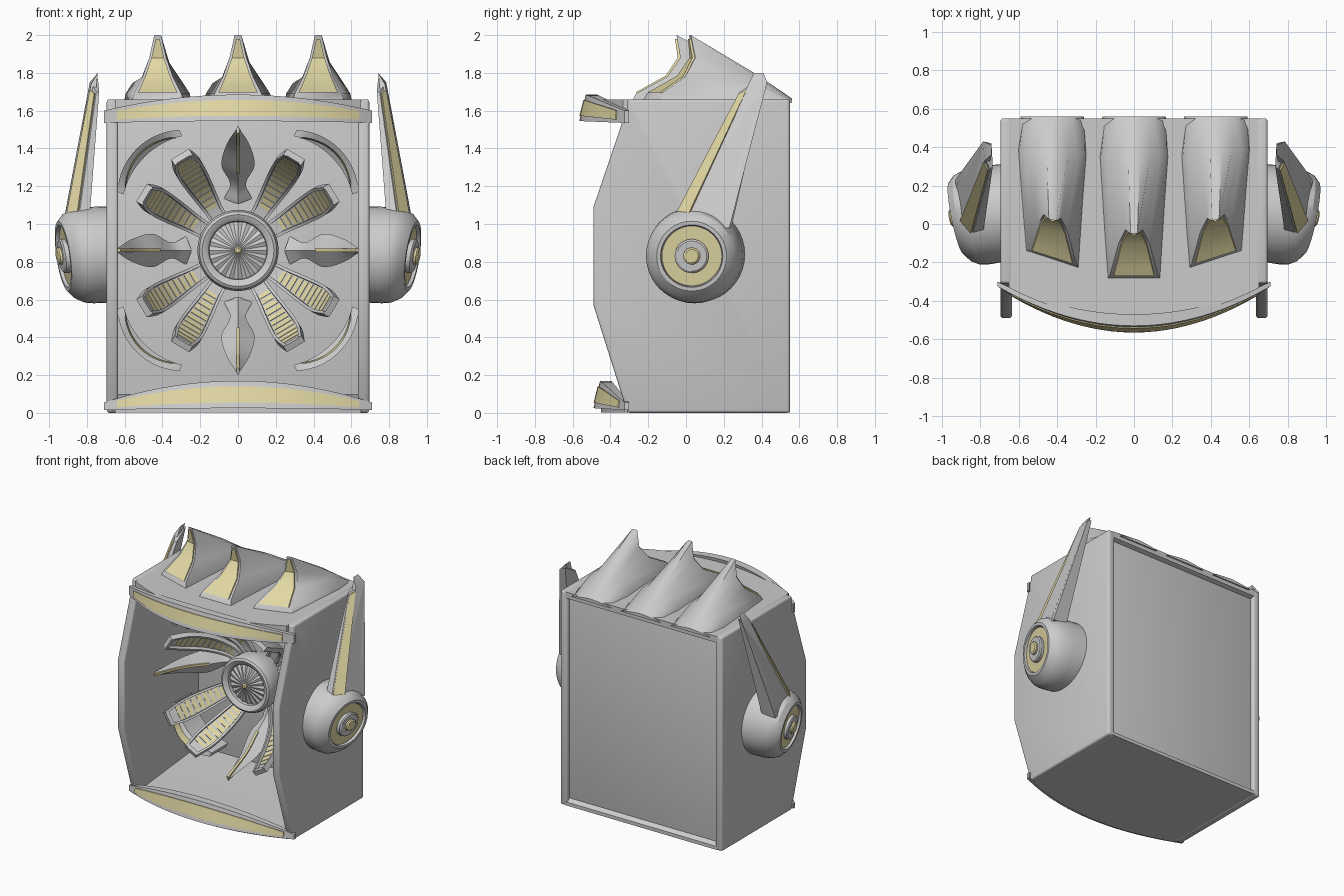
import bpy, bmesh
from math import sin, cos, pi, radians
from mathutils import Vector

if "Cube" in bpy.data.objects:
    bpy.data.objects.remove(bpy.data.objects["Cube"])

yellow = bpy.data.materials.new("pale_yellow")
yellow.diffuse_color = (0.76, 0.69, 0.37, 1)
yellow.use_nodes = True
yellow.node_tree.nodes["Principled BSDF"].inputs["Base Color"].default_value = yellow.diffuse_color
HUB_Z = 0.86


def mesh(name, verts, faces, mat=None, bevel=0, sharp=30):
    bm = bmesh.new()
    vs = [bm.verts.new(v) for v in verts]
    for f in faces:
        bm.faces.new([vs[i] for i in f])
    bmesh.ops.recalc_face_normals(bm, faces=bm.faces)
    if bevel:
        es = [e for e in bm.edges if len(e.link_faces) == 2 and e.calc_face_angle() > 0.6]
        bmesh.ops.bevel(bm, geom=es, offset=bevel, segments=3, profile=0.5, affect='EDGES')
    me = bpy.data.meshes.new(name)
    bm.to_mesh(me)
    bm.free()
    me.polygons.foreach_set("use_smooth", [True] * len(me.polygons))
    me.set_sharp_from_angle(angle=radians(sharp))
    ob = bpy.data.objects.new(name, me)
    bpy.context.collection.objects.link(ob)
    if mat:
        me.materials.append(mat)
    return ob


def loft(name, secs, mat=None, bevel=0, sharp=30):
    """Closed solid through equal-length cross-sections."""
    n, m = len(secs[0]), len(secs)
    faces = [(k*n+i, k*n+(i+1) % n, (k+1)*n+(i+1) % n, (k+1)*n+i)
             for k in range(m-1) for i in range(n)]
    for o in (0, (m-1)*n):
        if n % 2:
            faces.append([o+i for i in range(n)])
        else:
            faces += [(o+i, o+i+1, o+n-2-i, o+n-1-i) for i in range(n//2-1)]
    return mesh(name, [p for s in secs for p in s], faces, mat, bevel, sharp)


def lathe(name, prof, place, mat=None, seg=40):
    """Spin (radius, height) profile; place maps (a, b, height) to the model."""
    secs = [[place(r*cos(2*pi*i/seg), r*sin(2*pi*i/seg), h) for i in range(seg)] for r, h in prof]
    return loft(name, secs, mat)


def arc_y(x, edge, bulge):
    return edge - bulge*(1-(x/0.71)**2)


# Side walls with bowed front edge
wall = [(-.31, 0), (-.49, .57), (-.49, 1.09), (-.31, 1.62), (-.31, 1.66), (.55, 1.66), (.55, 0)]
for s in (-1, 1):
    loft("side_wall", [[(s*x, y, z) for y, z in wall] for x in (.635, .695)], bevel=.015)

# Roof and floor slabs with curved front, sloping inwards to the back panel
inner = [-.65 + 1.30*i/20 for i in range(21)]
loft("roof", [[(x, arc_y(x, -.3, .2), 1.658), (x, .55, 1.658), (x, .55, 1.61), (x, .45, 1.57),
               (x, -.28, 1.61), (x, arc_y(x, -.3, .2), 1.61)] for x in inner])
loft("floor", [[(x, arc_y(x, -.3, .15), .003), (x, .55, .003), (x, .55, .03), (x, .45, .10),
                (x, -.28, .03), (x, arc_y(x, -.3, .15), .03)] for x in inner])

# Back panel
loft("back_panel", [[(x, .42, .03), (x, .52, .03), (x, .52, 1.64), (x, .42, 1.64)]
                    for x in (-.66, .66)], bevel=.025)


# Curved trim strips above and below the opening
def trim(name, edge, bulge, z0, lift, h0, h1, lean):
    def secs(w, inset, out, depth):
        res = []
        for i in range(25):
            x = w*(-1 + i/12)
            k = 1-(x/.71)**2
            lo, h = z0+lift*k, h0+(h1-h0)*k
            y = edge-bulge*k
            d1 = depth*(.4+.6*k)
            pt = lambda t, d: (x, y+lean*t*k-out+d, lo+h*t)
            res.append([pt(inset, 0), pt(1-inset, 0), pt(1-inset, d1), pt(inset, d1)])
        return res
    loft(name, secs(.71, 0, 0, .06))
    loft(name + "_inlay", secs(.64, .2, .006, .03), yellow)


trim("upper_trim", -.325, .24, 1.535, .01, .065, .14, .035)
trim("lower_trim", -.325, .165, .015, .01, .04, .145, .035)

# Roof fins: beaked hoods, open at the front
front = [(.14, -.29, 1.64), (.125, -.265, 1.69), (.08, -.10, 1.78), (.045, -.03, 1.88), (.018, -.05, 2.0)]
mid = [(.18, .35, 1.64), (.17, .35, 1.69), (.135, .35, 1.745), (.085, .35, 1.775), (.03, .35, 1.79)]
back = [(.165, .56, 1.64), (.15, .56, 1.648), (.10, .56, 1.656), (.05, .56, 1.662), (.015, .56, 1.665)]
inlay = [(.105, -.262, 1.695), (.095, -.225, 1.715), (.065, -.10, 1.785), (.033, -.036, 1.88), (.010, -.05, 1.98)]
for side, cx in ((-1, -.425), (0, 0), (1, .425)):
    def hood(sec, dy=0):
        pts = [(-x, y, z) for x, y, z in sec] + [(x, y, z) for x, y, z in reversed(sec)]
        return [(cx+x, y+dy+abs(side)*(.10+.33*x*side)*(.56-y)/.85, z) for x, y, z in pts]
    loft("roof_fin", [hood(front), hood(mid), hood(back)], sharp=55)
    loft("roof_fin_inlay", [hood(inlay, -.008), hood(inlay, .02)], yellow)

# Side pods with tilted faces, and swept blades
pod = [(.255, .66), (.255, .78), (.248, .84), (.225, .89), (.185, .925), (.165, .925), (.16, .90), (.01, .90)]
for s in (-1, 1):
    def tilt(a, b, h):
        k = max(0, min(1, (h-.68)/.2))
        return (s*(h + k*(.2*a + .14*b)), .06-.03*k+a, .84-.01*k+b)
    lathe("side_pod", pod, tilt)
    lathe("pod_ring", [(.158, .89), (.158, .908), (.09, .908), (.09, .89)], tilt, yellow)
    lathe("pod_hub", [(.09, .89), (.09, .93), (.08, .938), (.01, .938)], tilt)
    lathe("pod_button", [(.045, .92), (.045, .95), (.035, .958), (.005, .958)], tilt, yellow, 20)
    base = [(.79, -.08), (.85, -.09), (.91, -.01), (.93, .23), (.82, .24)]
    low = [(s*x, y, .98) for x, y in base]
    top = [(s*x, y, z) for x, y, z in ((.735, .30, 1.70), (.75, .285, 1.70), (.77, .33, 1.73),
                                       (.785, .43, 1.75), (.742, .42, 1.77))]
    loft("pod_blade", [low, top])
    ridge = lambda z0, d: [(s*(.90+d), .02, z0), (s*(.925+d), .20, z0), (s*(.84+d), .20, z0), (s*(.83+d), .02, z0)]
    loft("blade_ridge", [ridge(1.0, 0),
                         [(s*x, y, z) for x, y, z in ((.778, .33, 1.74), (.785, .43, 1.75),
                                                     (.742, .41, 1.80), (.742, .36, 1.80))]])
    strip = [[(s*.863, -.094, .98), (s*.922, -.022, .98), (s*.88, 0, .98), (s*.84, -.06, .98)],
             [(s*.762, .278, 1.69), (s*.785, .320, 1.71), (s*.76, .33, 1.71), (s*.748, .30, 1.69)]]
    loft("blade_inlay", strip, yellow)

# Central hub: ring, fluted cone, button
to_hub = lambda a, b, h: (a, h, HUB_Z+b)
lathe("hub_ring", [(.14, .43), (.17, .33), (.21, .22), (.215, .12), (.205, .09), (.19, .08),
                   (.165, .09), (.155, .10), (.15, .15), (.02, .15)], to_hub)
n = 40
rim = [(.152*cos(2*pi*i/n), .118+.01*(i % 2), HUB_Z+.152*sin(2*pi*i/n)) for i in range(n)]
mesh("hub_cone", rim+[(0, .08, HUB_Z)], [(i, (i+1) % n, n) for i in range(n)], sharp=3)
lathe("hub_button", [(.02, .10), (.02, .075), (.012, .068), (.002, .068)], to_hub, yellow, 16)


# Radial parts: smooth path of (radius, depth, half width) turned about the hub
def frames(path, steps):
    P = [Vector(p) for p in path]
    P = [2*P[0]-P[1]] + P + [2*P[-1]-P[-2]]
    out = []
    for j in range(steps+1):
        u = j/steps*(len(path)-1)
        i = min(int(u), len(path)-2)
        t = u-i
        a, b, c, d = P[i:i+4]
        p = .5*(2*b + (c-a)*t + (2*a-5*b+4*c-d)*t*t + (3*b-a-3*c+d)*t**3)
        q = .5*((c-a) + 2*(2*a-5*b+4*c-d)*t + 3*(3*b-a-3*c+d)*t*t)
        tan = Vector((q.x, q.y)).normalized()
        out.append((p, Vector((tan.y, -tan.x))))
    return out


def radial(ang, r, y, side):
    return (r*cos(ang)-side*sin(ang), y, HUB_Z+r*sin(ang)+side*cos(ang))


def sweep(name, ang, fr, section, mat=None):
    return loft(name, [[radial(ang, p.x+n.x*h, p.y+n.y*h, w) for w, h in section(p.z)]
                       for p, n in fr], mat)


# Eight channelled petals with dashed inlays
petal = [(.16, .31, .042), (.30, .27, .054), (.43, .16, .070), (.53, 0, .076), (.595, -.15, .055)]
pf = frames(petal, 48)
channel = lambda w: [(-w, .04), (-w, 0), (w, 0), (w, .04),
                     (w-.016, .04), (w-.016, .015), (.016-w, .015), (.016-w, .04)]
for deg in (31, 59, 121, 149, 211, 239, 301, 329):
    a = radians(deg)
    sweep("petal", a, pf, channel)
    sweep("petal_tip", a, pf[-3:], lambda w: [(-w, 0), (w, 0), (w, .035), (-w, .035)])
    for j in range(9, 42, 3):
        sweep("petal_dash", a, pf[j:j+3], lambda w: [(.022-w, .010), (w-.022, .010), (w-.022, .018), (.022-w, .018)], yellow)

# Four pointed claws, pinched above the root
claw = [(.28, .43, .075), (.36, .37, .042), (.46, .28, .088), (.57, .12, .060), (.65, -.12, .010)]
cf = frames(claw, 24)
for deg in (0, 90, 180, 270):
    a = radians(deg)
    sweep("claw", a, cf, lambda w: [(-w, .01), (0, -.012), (w, .01), (0, .02+.5*w)])
    sweep("claw_inlay", a, cf[12:], lambda w: [(-.009, .01), (.009, .01), (.009, .024+.5*w), (-.009, .024+.5*w)], yellow)

# Four crescent vanes in the corners
for deg in (45, 135, 225, 315):
    def crescent(y0, y1, thick, shift, span):
        res = []
        for i in range(17):
            u = -1 + i/8
            a, k = radians(deg+span*u), 1-u*u
            r, t = .71+.05*k+shift, thick*(.6+.4*k)
            res.append([radial(a, r-t, y0, 0), radial(a, r, y0-.05*k, 0),
                        radial(a, r, y1, 0), radial(a, r-t, y1, 0)])
        return res
    loft("corner_vane", crescent(.10, .30, .06, 0, 19))
    loft("corner_vane_inlay", crescent(.075, .12, .010, -.025, 16), yellow)
